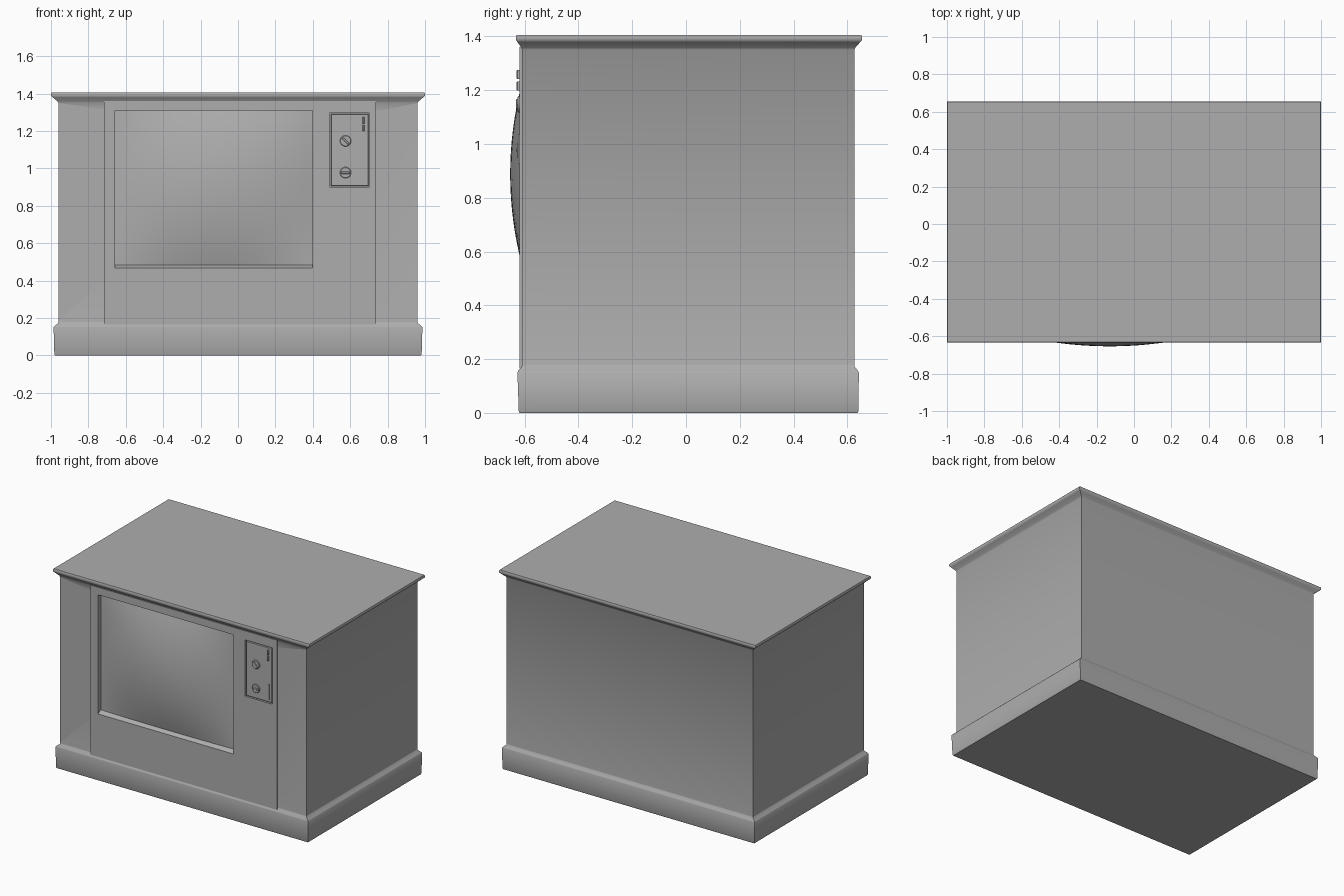
import bpy, bmesh, math
from mathutils import Matrix, Vector

old = bpy.data.objects.get("Cube")
if old:
    bpy.data.objects.remove(old, do_unlink=True)

GREY = (0.42, 0.42, 0.42, 1)
grey = bpy.data.materials.new("plain_grey")
grey.use_nodes = True
grey.diffuse_color = GREY
grey.node_tree.nodes["Principled BSDF"].inputs["Base Color"].default_value = GREY


def finish(name, bm, smooth=0):
    bmesh.ops.recalc_face_normals(bm, faces=bm.faces)
    me = bpy.data.meshes.new(name)
    bm.to_mesh(me)
    bm.free()
    me.materials.append(grey)
    ob = bpy.data.objects.new(name, me)
    bpy.context.collection.objects.link(ob)
    if smooth:
        bpy.ops.object.select_all(action='DESELECT')
        ob.select_set(True)
        bpy.context.view_layer.objects.active = ob
        bpy.ops.object.shade_smooth_by_angle(angle=math.radians(smooth))
    return ob


def loft(name, loops, smooth=0):
    """Skin a stack of closed loops and cap both ends."""
    bm = bmesh.new()
    rings = [[bm.verts.new(p) for p in loop] for loop in loops]
    for a, b in zip(rings, rings[1:]):
        n = len(a)
        for i in range(n):
            bm.faces.new((a[i], a[(i + 1) % n], b[(i + 1) % n], b[i]))
    bm.faces.new(rings[0])
    bm.faces.new(rings[-1])
    return finish(name, bm, smooth)


def front_rect(x0, x1, z0, z1, y):
    return [(x0, y, z0), (x1, y, z0), (x1, y, z1), (x0, y, z1)]


def plate(name, x0, x1, z0, z1, front, back, bevel=0.0):
    loops = [front_rect(x0 + bevel, x1 - bevel, z0 + bevel, z1 - bevel, front)]
    if bevel:
        loops.append(front_rect(x0, x1, z0, z1, front + bevel))
    loops.append(front_rect(x0, x1, z0, z1, back))
    return loft(name, loops)


def carve(target, cutter):
    mod = target.modifiers.new("opening", 'BOOLEAN')
    mod.operation = 'DIFFERENCE'
    mod.solver = 'EXACT'
    mod.object = cutter
    bpy.context.view_layer.objects.active = target
    bpy.ops.object.modifier_apply(modifier=mod.name)


# Cabinet: plinth, walls and flared top in one profile (half width, front, back, height)
profile = [(0.979, -0.619, 0.638, 0.0), (0.982, -0.622, 0.641, 0.006),
           (0.986, -0.627, 0.643, 0.15), (0.98, -0.624, 0.639, 0.157),
           (0.962, -0.611, 0.627, 0.172), (0.96, -0.61, 0.626, 0.18),
           (0.96, -0.61, 0.626, 1.35), (0.966, -0.613, 0.63, 1.359),
           (0.99, -0.627, 0.648, 1.379), (1.0, -0.633, 0.655, 1.387),
           (1.0, -0.633, 0.655, 1.399), (0.997, -0.63, 0.652, 1.405)]
cabinet = loft("cabinet", [[(-w, f, z), (w, f, z), (w, b, z), (-w, b, z)]
                           for w, f, b, z in profile], 58)

# Raised front panel
panel = plate("front_panel", -0.716, 0.737, 0.165, 1.36, -0.62, -0.605)

# Screen opening with a sloping sill, and the control recess
X0, X1, Z0, Z1 = -0.658, 0.398, 0.468, 1.308
screen_cut = loft("screen_cutter", [front_rect(X0, X1, Z0, Z1, -0.7),
                                    front_rect(X0, X1, Z0, Z1, -0.62),
                                    front_rect(X0, X1, Z0 + 0.02, Z1, -0.58)])
control_cut = plate("control_cutter", 0.49, 0.703, 0.9, 1.297, -0.7, -0.606)
for part in (cabinet, panel):
    carve(part, screen_cut)
    carve(part, control_cut)
for cutter in (screen_cut, control_cut):
    bpy.data.objects.remove(cutter, do_unlink=True)

# Bulging picture tube, flat along its rim
bm = bmesh.new()
bmesh.ops.create_grid(bm, x_segments=24, y_segments=20, size=1)
for v in bm.verts:
    u, w = v.co.x, v.co.y
    y = -0.587 - 0.067 * (1 - u * u) * (1 - w * w)
    v.co = Vector(((X0 + X1) / 2 + u * (X1 - X0) / 2, y, (Z0 + Z1) / 2 + w * (Z1 - Z0) / 2))
screen = finish("screen", bm, 35)
if screen.data.polygons[0].normal.y > 0:
    screen.data.flip_normals()

# Control plate, set inside a thin gap
plate("control_plate", 0.496, 0.697, 0.906, 1.291, -0.619, -0.604, 0.003)


# Round dials with a raised grip bar
def dial(name, x, z, angle):
    def ring(r, y):
        return [(x + r * math.cos(i * math.tau / 24), y, z + r * math.sin(i * math.tau / 24))
                for i in range(24)]
    loft(name, [ring(0.03, -0.612), ring(0.03, -0.624), ring(0.027, -0.627)], 35)
    bar = plate(name + "_grip", -0.024, 0.024, -0.006, 0.006, -0.632, -0.624, 0.002)
    bar.data.transform(Matrix.Translation((x, 0, z)) @ Matrix.Rotation(angle, 4, 'Y'))


dial("upper_dial", 0.575, 1.147, math.radians(45))
dial("lower_dial", 0.575, 0.977, 0)

# Small push buttons and the slider strip
for i, z in enumerate((1.258, 1.216)):
    plate(f"button_{i + 1}", 0.666, 0.677, z - 0.017, z + 0.017, -0.63, -0.612, 0.003)
plate("slider_strip", 0.672, 0.678, 0.925, 1.035, -0.624, -0.612)
